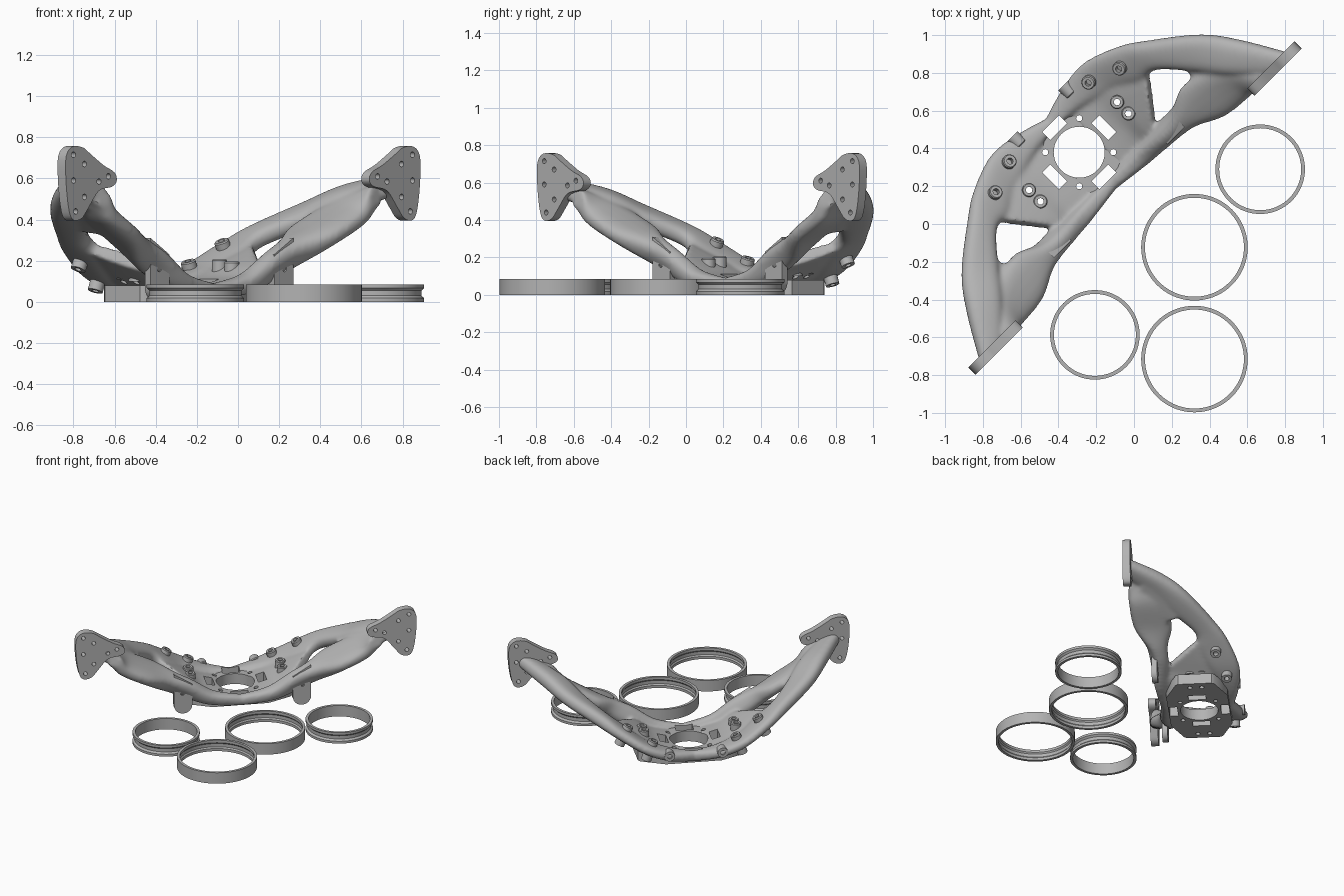
import bpy, bmesh, math
from mathutils import Matrix, Vector

default = bpy.data.objects.get("Cube")
if default:
    bpy.data.objects.remove(default)

grey = bpy.data.materials.new("satin_grey")
grey.use_nodes = True
colour = (0.45, 0.45, 0.45, 1)
grey.diffuse_color = colour
grey.node_tree.nodes["Principled BSDF"].inputs["Base Color"].default_value = colour

# The bracket is built in its own frame: u along the arms, v outward, hub at origin
FRAME = Matrix.Translation((-0.29, 0.38, 0)) @ Matrix.Rotation(math.radians(45), 4, "Z")


def make(name, bm, matrix=FRAME):
    bmesh.ops.recalc_face_normals(bm, faces=bm.faces)
    mesh = bpy.data.meshes.new(name)
    bm.to_mesh(mesh)
    bm.free()
    mesh.materials.append(grey)
    obj = bpy.data.objects.new(name, mesh)
    bpy.context.scene.collection.objects.link(obj)
    obj.matrix_world = matrix
    return obj


def finish(obj, cutter=None):
    """Cut, apply the modifiers and shade smooth with sharp edges kept."""
    if cutter:
        mod = obj.modifiers.new("cut", "BOOLEAN")
        mod.object = cutter
        mod.operation = "DIFFERENCE"
        mod.solver = "EXACT"
    bpy.context.view_layer.update()
    graph = bpy.context.evaluated_depsgraph_get()
    mesh = bpy.data.meshes.new_from_object(obj.evaluated_get(graph))
    obj.modifiers.clear()
    obj.data = mesh
    mesh.materials.clear()
    mesh.materials.append(grey)
    mesh.shade_smooth()
    mesh.set_sharp_from_angle(angle=math.radians(35))


def spline(points, steps, closed=False):
    """Catmull-Rom through tuples of any length."""
    n, out = len(points), []
    for i in range(n if closed else n - 1):
        pick = lambda k: Vector(points[k % n] if closed else points[min(max(k, 0), n - 1)])
        a, b, c, d = (pick(i + k) for k in (-1, 0, 1, 2))
        for s in range(steps):
            t = s / steps
            out.append(b + (c - a) * (t / 2) + (a * 2 - b * 5 + c * 4 - d) * (t * t / 2)
                       + (b * 3 - a - c * 3 + d) * (t ** 3 / 2))
    if not closed:
        out.append(Vector(points[-1]))
    return out


def loft(bm, sections, side):
    """Rounded strip; each section is outer edge, inner edge and thickness."""
    path = spline(sections, 6)
    mids = [(Vector(s[0:3]) + Vector(s[3:6])) / 2 for s in path]
    rings = []
    for i, s in enumerate(path):
        half = (Vector(s[0:3]) - Vector(s[3:6])) / 2
        along = mids[min(i + 1, len(mids) - 1)] - mids[max(i - 1, 0)]
        up = half.cross(along).normalized() * s[6] / 2
        ring = []
        for k in range(20):
            a = math.tau * k / 20
            c, d = (math.copysign(abs(f) ** 0.75, f) for f in (math.cos(a), math.sin(a)))
            p = mids[i] + half * c + up * d
            ring.append(bm.verts.new((p.x * side, p.y, max(p.z, 0.005))))
        rings.append(ring)
    for r, q in zip(rings, rings[1:]):
        for k in range(20):
            j = (k + 1) % 20
            bm.faces.new((r[k], r[j], q[j], q[k]))
    bm.faces.new(rings[0])
    bm.faces.new(rings[-1])


def prism(bm, outline, direction):
    """Extrude a closed outline of 3D points."""
    face = bm.faces.new([bm.verts.new(p) for p in outline])
    extra = bmesh.ops.extrude_face_region(bm, geom=[face])["geom"]
    bmesh.ops.translate(bm, vec=direction,
                        verts=[g for g in extra if isinstance(g, bmesh.types.BMVert)])


def cylinder(bm, radius, matrix, segments=16):
    bmesh.ops.create_cone(bm, cap_ends=True, segments=segments, radius1=radius,
                          radius2=radius, depth=1, matrix=matrix)


def lathe(bm, profile, segments, matrix=Matrix()):
    """Revolve a closed (radius, z) profile around z."""
    rings = []
    for k in range(segments):
        a = math.tau * k / segments
        rings.append([bm.verts.new(matrix @ Vector((r * math.cos(a), r * math.sin(a), z)))
                      for r, z in profile])
    for k, ring in enumerate(rings):
        nxt = rings[(k + 1) % segments]
        for i in range(len(profile)):
            j = (i + 1) % len(profile)
            bm.faces.new((ring[i], ring[j], nxt[j], nxt[i]))


# Arm strips: outer beam, inner beam, web around the hub, sheet near the arm end
outer_beam = [
    (0, .25, .05, 0, .17, .05, .08), (.17, .3, .08, .17, .16, .08, .08),
    (.34, .32, .15, .36, .1, .14, .08), (.53, .255, .26, .5, .03, .23, .09),
    (.66, .17, .34, .6, .02, .3, .1), (.89, -.01, .46, .72, -.11, .38, .11),
    (1.02, -.18, .54, .84, -.26, .47, .12), (1.16, -.42, .6, 1, -.42, .54, .1)]
inner_beam = [
    (0, -.2, .05, 0, -.275, .05, .08), (.2, -.2, .1, .23, -.3, .08, .1),
    (.37, -.2, .2, .42, -.3, .16, .15), (.5, -.19, .27, .54, -.325, .22, .14),
    (.64, -.14, .35, .69, -.41, .31, .11), (.84, -.2, .46, .87, -.43, .41, .11),
    (1.0, -.4, .56, .9, -.43, .48, .1)]
web = [
    (.1, .2, .055, .1, -.25, .055, .05), (.26, .2, .1, .26, -.25, .09, .06),
    (.4, .15, .17, .33, -.22, .14, .07), (.57, .06, .27, .37, -.2, .16, .07)]
sheet = [
    (.77, .0, .39, .68, -.2, .34, .07), (.86, -.1, .44, .77, -.3, .39, .07),
    (1.02, -.25, .53, .9, -.41, .47, .08)]

bm = bmesh.new()
for side in (1, -1):
    for strip in (outer_beam, inner_beam, web, sheet):
        loft(bm, strip, side)
body = make("bracket_arms", bm)
remesh = body.modifiers.new("blend", "REMESH")
remesh.mode = "VOXEL"
remesh.voxel_size = 0.012
smooth = body.modifiers.new("soften", "SMOOTH")
smooth.factor = 0.5
smooth.iterations = 10

# Screw bosses: position and lean toward the hub
through_bosses = [(.474, .163, .265, .45), (.304, .226, .165, .35)]
upright_bosses = [(.329, .046, .17, .0), (.329, -.039, .16, .0)]

# Hub cutter: central bore, four slots, bolt holes and upright boss holes
bm = bmesh.new()
cylinder(bm, 0.135, Matrix(), 48)
for k in range(4):
    turn = Matrix.Rotation(math.tau * k / 4, 4, "Z")
    bmesh.ops.create_cube(bm, size=1, matrix=turn @ Matrix.Translation((0.185, 0, 0))
                          @ Matrix.Diagonal((0.06, 0.125, 1, 1)))
    diagonal = turn @ Matrix.Rotation(math.tau / 8, 4, "Z")
    cylinder(bm, 0.016, diagonal @ Matrix.Translation((0.18, 0, 0)))
for u, v, z, lean in upright_bosses:
    for side in (1, -1):
        cylinder(bm, 0.017, Matrix.Translation((u * side, v, z)))
hub_cutter = make("hub_cutter", bm)
hub_cutter.hide_render = True

# Flat hexagonal base under the hub
half_base = [(.2, -.22), (.37, -.14), (.385, -.12), (.385, .12), (.37, .14), (.2, .22)]
bm = bmesh.new()
base_outline = half_base + [(-u, v) for u, v in reversed(half_base)]
prism(bm, [(u, v, 0) for u, v in base_outline], (0, 0, 0.08))
base = make("hub_base", bm)
finish(body, hub_cutter)
finish(base, hub_cutter)
bpy.data.objects.remove(hub_cutter)

# Mounting plates at the arm ends, and drilled tabs beside the hub
plate_outline = [(.868, .59), (.885, .63), (.96, .665), (1.05, .72), (1.1, .75), (1.17, .755),
                 (1.215, .71), (1.218, .6), (1.2, .46), (1.17, .4), (1.11, .405),
                 (1.06, .46), (.99, .54), (.9, .56)]
plate_holes = [(1.165, .715), (1.09, .67), (.925, .61), (1.165, .59), (.99, .585),
               (1.09, .51), (1.15, .44)]
tab_outline = [(.36, .23), (.49, .31)] + [
    (.425 + .065 * math.cos(a), .07 - .065 * math.sin(a))
    for a in (math.pi * k / 12 for k in range(13))]


def drilled(name, outline, holes, v, thickness, side):
    bm = bmesh.new()
    prism(bm, [(u * side, v, z) for u, z in outline], (0, thickness, 0))
    panel = make(name, bm)
    bm = bmesh.new()
    for u, z in holes:
        cylinder(bm, 0.014, Matrix.Translation((u * side, v, z))
                 @ Matrix.Rotation(math.pi / 2, 4, "X"))
    drill = make("drill_cutter", bm)
    drill.hide_render = True
    finish(panel, drill)
    bpy.data.objects.remove(drill)


boss_top = [(.037, .03), (.032, .036), (.017, .036)]
for label, side in (("left", 1), ("right", -1)):
    drilled("mounting_plate_" + label, [tuple(p) for p in spline(plate_outline, 4, True)],
            plate_holes, -0.445, 0.055, side)
    drilled("side_tab_" + label, tab_outline, [(.43, .16)], -0.3, 0.04, side)
    bm = bmesh.new()
    for group, depth in ((through_bosses, -0.12), (upright_bosses, -0.06)):
        for u, v, z, lean in group:
            lathe(bm, [(.017, depth), (.037, depth)] + boss_top, 24,
                  Matrix.Translation((u * side, v, z)) @ Matrix.Rotation(-lean * side, 4, "Y"))
    # Level boss on the outer rim, facing the hub
    lathe(bm, [(.017, -.03), (.037, -.03)] + boss_top, 24,
          Matrix.Translation((.19 * side, .28, .1)) @ Matrix.Rotation(math.pi / 2, 4, "X"))
    finish(make("screw_bosses_" + label, bm))

# Loose rings: two plain outside with an inner groove, two grooved outside
wide = [(.282, 0), (.282, .085), (.262, .085), (.262, .065), (.27, .055),
        (.27, .03), (.262, .02), (.262, 0)]
narrow = [(.237, 0), (.237, .018), (.224, .03), (.224, .055), (.237, .067),
          (.237, .085), (.217, .085), (.217, 0)]
for name, profile, x, y in (("wide_ring_back", wide, .32, -.123),
                            ("wide_ring_front", wide, .32, -.715),
                            ("narrow_ring_back", narrow, .668, .29),
                            ("narrow_ring_front", narrow, -.207, -.587)):
    bm = bmesh.new()
    lathe(bm, profile, 72)
    finish(make(name, bm, Matrix.Translation((x, y, 0))))
